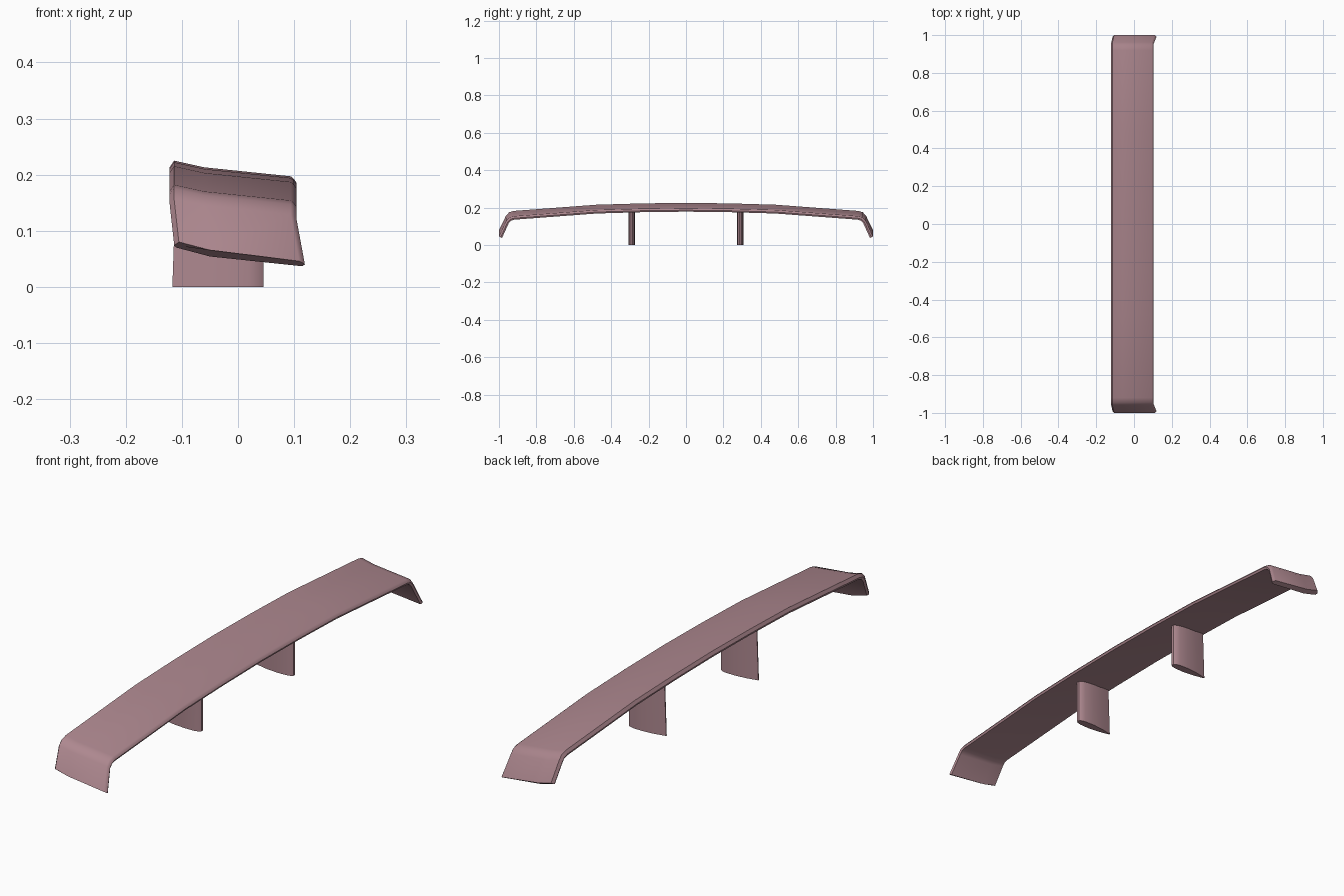
import bpy, bmesh, math
from mathutils import Vector

cube = bpy.data.objects.get("Cube")
if cube:
    bpy.data.objects.remove(cube, do_unlink=True)

# One dusty rose paint for every part
paint = bpy.data.materials.new("dusty_rose")
paint.use_nodes = True
colour = (0.42, 0.245, 0.275, 1)
paint.diffuse_color = colour
paint.node_tree.nodes["Principled BSDF"].inputs["Base Color"].default_value = colour


def loft(name, rings, angle):
    """Skin a list of closed rings and cap both ends."""
    bm = bmesh.new()
    rows = [[bm.verts.new(p) for p in ring] for ring in rings]
    n = len(rows[0])
    for a, b in zip(rows, rows[1:]):
        for i in range(n):
            j = (i + 1) % n
            bm.faces.new((a[i], a[j], b[j], b[i]))
    bm.faces.new(rows[0])
    bm.faces.new(rows[-1])
    bmesh.ops.recalc_face_normals(bm, faces=bm.faces)
    mesh = bpy.data.meshes.new(name)
    bm.to_mesh(mesh)
    bm.free()
    mesh.materials.append(paint)
    obj = bpy.data.objects.new(name, mesh)
    bpy.context.collection.objects.link(obj)
    bpy.ops.object.select_all(action='DESELECT')
    obj.select_set(True)
    bpy.context.view_layer.objects.active = obj
    bpy.ops.object.shade_smooth_by_angle(angle=math.radians(angle))
    return obj


# Wing blade: cross-section as (x, height offset, depth below the skin)
section = [(-.114, 0, 0), (-.06, -.012, 0), (.094, -.028, 0), (.1, -.029, .004),
           (.104, -.029, .01), (.1, -.029, .018), (-.06, -.014, .02),
           (-.118, -.001, .02), (-.122, -.001, .011)]

# Half span path as (y, z), arching out to the turned-down tip
half = [(0, .225), (.24, .222), (.48, .215), (.92, .182),
        (.945, .175), (.962, .157), (1, .08)]
path = [Vector((-y, z)) for y, z in half[:0:-1]] + [Vector(p) for p in half]


def side_normal(a, b):
    d = (b - a).normalized()
    return Vector((-d.y, d.x))


rings = []
last = len(path) - 1
for i, p in enumerate(path):
    before = side_normal(path[max(i - 1, 0)], path[max(i, 1)])
    after = side_normal(path[min(i, last - 1)], path[min(i + 1, last)])
    normal = (before + after).normalized()
    normal /= normal.dot(before)
    tip = i in (0, last)
    stretch, shift, slope = (1.03, .012, 1.22) if tip else (1, 0, 1)
    rings.append([(x * stretch + shift, p.x - normal.x * d,
                   p.y + h * slope - normal.y * d) for x, h, d in section])
loft("wing_blade", rings, 40)

# Supports: rounded at the +x end, tapering to a thin edge at the -x end
profile = [(-.117, .002), (-.07, .012), (-.02, .0165), (.02, .0155),
           (.037, .011), (.045, .005)]
outline = profile + [(x, -w) for x, w in reversed(profile)]
for side, name in ((-1, "front_support"), (1, "back_support")):
    y = side * .29
    base = [(x, y + w, 0) for x, w in outline]
    top = [(x + max(0, -x) * .06, y + w, .191 - x * .1) for x, w in outline]
    loft(name, [base, top], 35)
